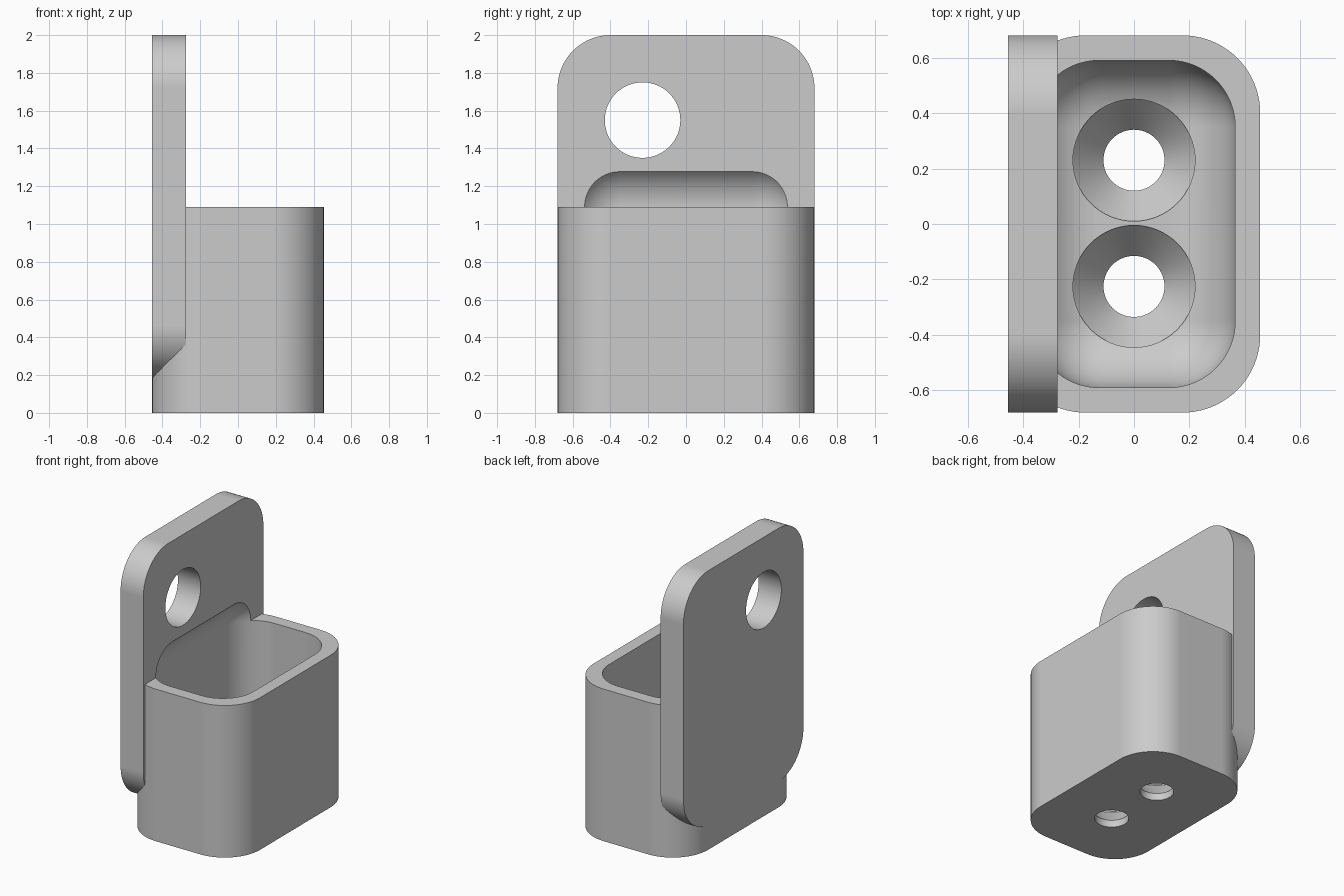
import bpy, bmesh, math
from mathutils import Matrix, Vector

if "Cube" in bpy.data.objects:
    bpy.data.objects.remove(bpy.data.objects["Cube"], do_unlink=True)

HALF_X, HALF_Y = 0.455, 0.68
CORNER = 0.28
CUP_TOP = 1.09
PLATE_BOTTOM, PLATE_TOP, PLATE_THICK = 0.185, 2.0, 0.18
WALL, INNER_R, FLOOR = 0.09, 0.24, 0.18

grey = bpy.data.materials.new("light_grey")
grey.use_nodes = True
grey.diffuse_color = (0.6, 0.6, 0.6, 1)
grey.node_tree.nodes["Principled BSDF"].inputs["Base Color"].default_value = (0.6, 0.6, 0.6, 1)


def add_object(name, bm):
    bmesh.ops.recalc_face_normals(bm, faces=bm.faces[:])
    mesh = bpy.data.meshes.new(name)
    bm.to_mesh(mesh)
    bm.free()
    mesh.materials.append(grey)
    obj = bpy.data.objects.new(name, mesh)
    bpy.context.collection.objects.link(obj)
    return obj


def rounded_slab(name, half_u, half_v, radius, depth, matrix, steps=20):
    """Rounded rectangle in the local XY plane, extruded along local Z."""
    bm = bmesh.new()
    verts = []
    for k, (su, sv) in enumerate([(1, 1), (-1, 1), (-1, -1), (1, -1)]):
        for i in range(steps + 1):
            a = math.pi / 2 * (k + i / steps)
            verts.append(bm.verts.new((su * (half_u - radius) + radius * math.cos(a),
                                       sv * (half_v - radius) + radius * math.sin(a), 0)))
    face = bm.faces.new(verts)
    ext = bmesh.ops.extrude_face_region(bm, geom=[face])
    moved = [e for e in ext["geom"] if isinstance(e, bmesh.types.BMVert)]
    bmesh.ops.translate(bm, verts=moved, vec=(0, 0, depth))
    bmesh.ops.transform(bm, matrix=matrix, verts=bm.verts[:])
    return add_object(name, bm)


def turned(name, profile, matrix, steps=64):
    """Solid of revolution about local Z from (radius, height) pairs."""
    bm = bmesh.new()
    rings = [[bm.verts.new((r * math.cos(2 * math.pi * i / steps),
                            r * math.sin(2 * math.pi * i / steps), z))
              for i in range(steps)] for r, z in profile]
    for low, high in zip(rings, rings[1:]):
        for i in range(steps):
            j = (i + 1) % steps
            bm.faces.new((low[i], low[j], high[j], high[i]))
    bm.faces.new(rings[0])
    bm.faces.new(rings[-1])
    bmesh.ops.transform(bm, matrix=matrix, verts=bm.verts[:])
    return add_object(name, bm)


def activate(obj):
    bpy.ops.object.select_all(action="DESELECT")
    obj.select_set(True)
    bpy.context.view_layer.objects.active = obj


def combine(target, other, operation):
    activate(target)
    mod = target.modifiers.new(operation.lower(), "BOOLEAN")
    mod.operation, mod.solver, mod.object = operation, "EXACT", other
    bpy.ops.object.modifier_apply(modifier=mod.name)
    bpy.data.objects.remove(other, do_unlink=True)


# Cup body
holder = rounded_slab("wall_mounted_cup", HALF_X, HALF_Y, CORNER, CUP_TOP, Matrix.Identity(4))

# Back plate: local X -> y, local Y -> z, local Z -> x
upright = Matrix(((0, 0, 1, 0), (1, 0, 0, 0), (0, 1, 0, 0), (0, 0, 0, 1)))
plate_mid = (PLATE_TOP + PLATE_BOTTOM) / 2
plate = rounded_slab("back_plate", HALF_Y, (PLATE_TOP - PLATE_BOTTOM) / 2, CORNER, PLATE_THICK,
                     Matrix.Translation((-HALF_X, 0, plate_mid)) @ upright)
combine(holder, plate, "UNION")

# Cavity: a box with every edge rounded, reaching up into the plate
cavity_top = CUP_TOP + INNER_R
size = Vector((2 * (HALF_X - WALL), 2 * (HALF_Y - WALL), cavity_top - FLOOR))
bm = bmesh.new()
bmesh.ops.create_cube(bm, size=1)
bmesh.ops.scale(bm, vec=size, verts=bm.verts[:])
bmesh.ops.translate(bm, vec=(0, 0, (cavity_top + FLOOR) / 2), verts=bm.verts[:])
cavity = add_object("cavity_cutter", bm)
activate(cavity)
bevel = cavity.modifiers.new("round", "BEVEL")
bevel.width, bevel.segments = INNER_R, 16
bpy.ops.object.modifier_apply(modifier=bevel.name)
combine(holder, cavity, "DIFFERENCE")

# Countersunk floor holes
for y in (-0.225, 0.23):
    cutter = turned("floor_hole_cutter",
                    [(0.11, -0.1), (0.11, 0.05), (0.22, FLOOR - 0.005), (0.22, 0.4)],
                    Matrix.Translation((0, y, 0)))
    combine(holder, cutter, "DIFFERENCE")

# Round hole through the plate
cutter = turned("plate_hole_cutter", [(0.2, -0.2), (0.2, 0.4)],
                Matrix.Translation((-HALF_X, -0.23, 1.55)) @ upright)
combine(holder, cutter, "DIFFERENCE")

# Smooth curved surfaces, keep edges crisp
activate(holder)
bpy.ops.object.shade_smooth_by_angle(angle=math.radians(25))
weighted = holder.modifiers.new("clean_normals", "WEIGHTED_NORMAL")
weighted.keep_sharp = True
